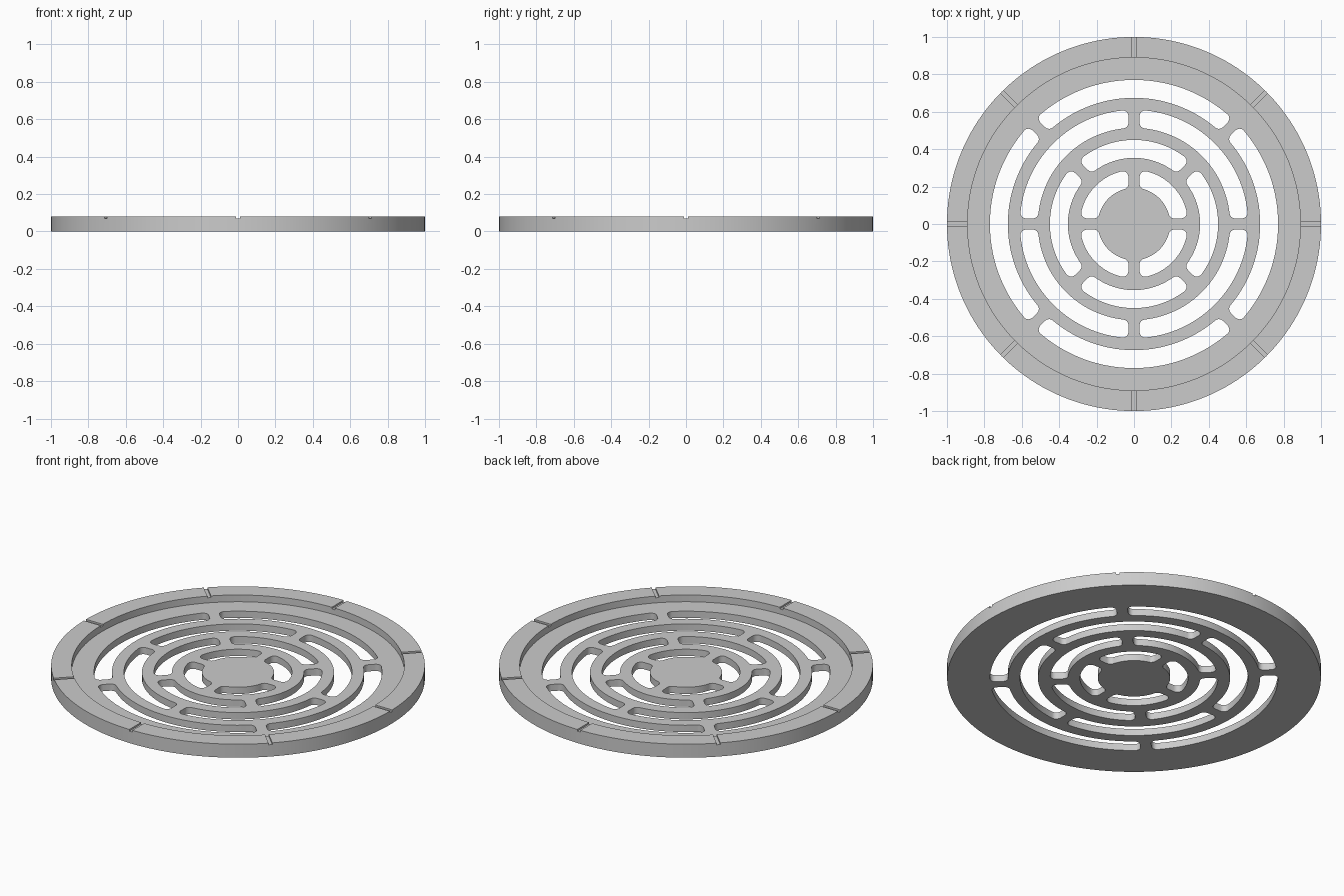
import bpy, bmesh
from math import pi, sin, cos, sqrt, atan2, radians
from mathutils import Matrix, Vector

HEIGHT, FLOOR = 0.08, 0.04      # rim height, recessed floor height
RIM_IN = 0.89                   # inner radius of the raised rim
WEB, FILLET = 0.03, 0.03        # half width of the bridges, slot corner radius
SEGMENTS = 160

cube = bpy.data.objects.get("Cube")
if cube:
    bpy.data.objects.remove(cube, do_unlink=True)

metal = bpy.data.materials.new("grey metal")
metal.use_nodes = True
colour = (0.6, 0.6, 0.6, 1)
metal.diffuse_color = colour
metal.node_tree.nodes["Principled BSDF"].inputs["Base Color"].default_value = colour


def make_object(name, bm):
    bmesh.ops.recalc_face_normals(bm, faces=bm.faces)
    mesh = bpy.data.meshes.new(name)
    bm.to_mesh(mesh)
    bm.free()
    mesh.materials.append(metal)
    obj = bpy.data.objects.new(name, mesh)
    bpy.context.collection.objects.link(obj)
    return obj


def arc(cx, cy, r, start, end, steps):
    angles = [start + (end - start) * i / steps for i in range(steps + 1)]
    return [(cx + r * cos(a), cy + r * sin(a)) for a in angles]


def slot_outline(r_in, r_out):
    """Quarter-ring slot with rounded corners, between bridges on the x and y axes."""
    cy = WEB + FILLET
    ix = sqrt((r_in + FILLET) ** 2 - cy ** 2)
    ox = sqrt((r_out - FILLET) ** 2 - cy ** 2)
    a_in, a_out = atan2(cy, ix), atan2(cy, ox)
    half = arc(0, 0, r_in, pi / 4, a_in, 14)
    half += arc(ix, cy, FILLET, a_in + pi, 1.5 * pi, 6)[1:]
    half += arc(ox, cy, FILLET, -pi / 2, a_out, 6)
    half += arc(0, 0, r_out, a_out, pi / 4, 14)[1:]
    return half + [(y, x) for x, y in reversed(half[1:-1])]


# Dished disc: closed profile turned around z
bm = bmesh.new()
profile = [(0, 0), (1, 0), (1, HEIGHT), (RIM_IN, HEIGHT), (RIM_IN, FLOOR), (0, FLOOR)]
rings = []
for r, z in profile[1:-1]:
    rings.append([bm.verts.new((x, y, z)) for x, y in arc(0, 0, r, 0, 2 * pi, SEGMENTS)[:-1]])
for low, high in zip(rings, rings[1:]):
    for i in range(SEGMENTS):
        j = (i + 1) % SEGMENTS
        bm.faces.new((low[i], low[j], high[j], high[i]))
bm.faces.new(rings[0])
bm.faces.new(rings[-1])
grate = make_object("drain_grate", bm)

# Cutters: four rings of four slots, each ring turned 45 degrees from the last
bm = bmesh.new()
for ring in range(4):
    r_in = 0.193 + 0.1605 * ring
    outline = slot_outline(r_in, r_in + 0.096)
    for quarter in range(4):
        turn = Matrix.Rotation(quarter * pi / 2 + (ring % 2) * pi / 4, 4, 'Z')
        base = bm.faces.new([bm.verts.new(turn @ Vector((x, y, -0.1))) for x, y in outline])
        top = bmesh.ops.extrude_face_region(bm, geom=[base])["geom"]
        verts = [v for v in top if isinstance(v, bmesh.types.BMVert)]
        bmesh.ops.translate(bm, verts=verts, vec=(0, 0, 0.3))

# Cutters: eight shallow radial grooves across the rim
for i in range(8):
    place = (Matrix.Rotation(i * pi / 4, 4, 'Z') @ Matrix.Translation((0.95, 0, HEIGHT))
             @ Matrix.Diagonal((0.2, 0.02, 0.02, 1)))
    bmesh.ops.create_cube(bm, size=1, matrix=place)
cutter = make_object("slot_cutters", bm)
cutter.hide_render = True

# Cut the slots and grooves, then discard the helper
cut = grate.modifiers.new("slots", 'BOOLEAN')
cut.operation, cut.solver, cut.object = 'DIFFERENCE', 'EXACT', cutter
bpy.ops.object.select_all(action='DESELECT')
grate.select_set(True)
bpy.context.view_layer.objects.active = grate
bpy.ops.object.modifier_apply(modifier=cut.name)
bpy.data.objects.remove(cutter, do_unlink=True)
bpy.ops.object.shade_smooth_by_angle(angle=radians(30))
